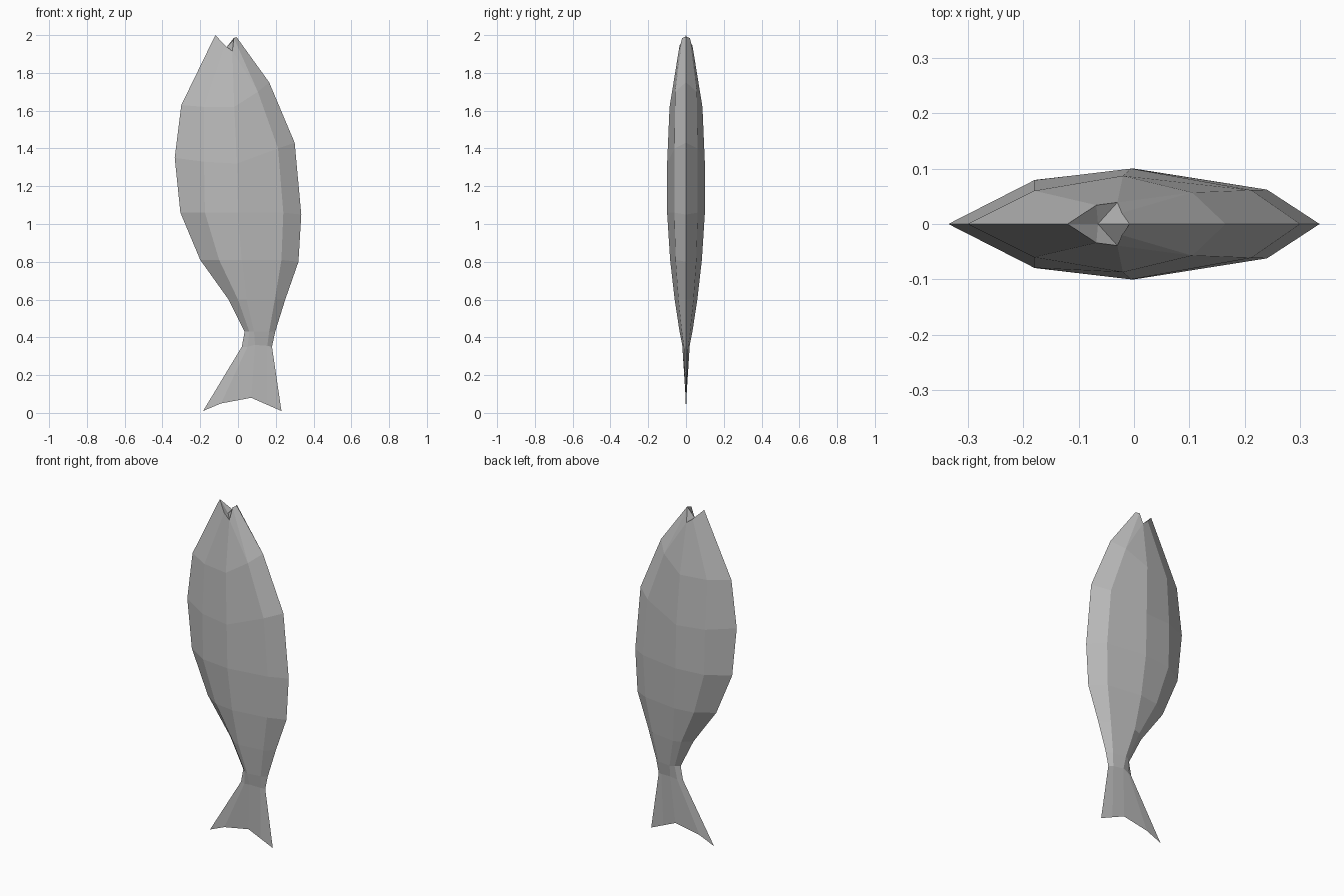
import bpy, bmesh

cube = bpy.data.objects.get("Cube")
if cube:
    bpy.data.objects.remove(cube)

# Single plain grey skin
grey = bpy.data.materials.new("fish_grey")
grey.use_nodes = True
colour = (0.5, 0.5, 0.5, 1)
grey.diffuse_color = colour
grey.node_tree.nodes["Principled BSDF"].inputs["Base Color"].default_value = colour

# Half cross-sections from tail to head: back edge, upper flank, middle,
# lower flank, belly edge, each as (x, half thickness, z)
RINGS = [
    [(-.185, 0, .01), (-.09, 0, .05), (.07, 0, .08), (.15, 0, .045), (.23, 0, .01)],
    [(.02, 0, .35), (.05, .012, .35), (.09, .02, .36), (.155, .012, .355), (.18, 0, .35)],
    [(.035, 0, .43), (.06, .022, .43), (.085, .034, .43), (.165, .022, .43), (.197, 0, .43)],
    [(-.05, 0, .6), (.0, .045, .6), (.045, .06, .6), (.195, .04, .6), (.25, 0, .6)],
    [(-.2, 0, .81), (-.1, .068, .81), (.02, .084, .81), (.23, .055, .81), (.32, 0, .8)],
    [(-.305, 0, 1.06), (-.175, .08, 1.06), (.0, .1, 1.06), (.24, .062, 1.06), (.335, 0, 1.05)],
    [(-.335, 0, 1.35), (-.18, .079, 1.33), (-.005, .1, 1.32), (.212, .061, 1.4), (.3, 0, 1.43)],
    [(-.3, 0, 1.63), (-.18, .06, 1.62), (-.02, .087, 1.62), (.105, .057, 1.7), (.165, 0, 1.75)],
]
# Head points
SNOUT = (-.12, 0, 2.0)
LIP = (-.068, .034, 1.945)
MOUTH_CORNER = (-.03, .039, 1.915)
MOUTH_INSIDE = (-.065, 0, 1.93)
JAW_SIDE = (-.022, .02, 1.985)
JAW_TIP = (-.008, 0, 1.99)

bm = bmesh.new()
cache = {}


def vert(p, side):
    key = (p[0], p[1] * side, p[2])
    if key not in cache:
        cache[key] = bm.verts.new(key)
    return cache[key]


def face(points, side):
    corners = [vert(p, side) for p in points]
    bm.faces.new(corners if side < 0 else corners[::-1])


for side in (-1, 1):
    # Tail and body panels
    for low, high in zip(RINGS, RINGS[1:]):
        for i in range(4):
            face((low[i], low[i + 1], high[i + 1], high[i]), side)
    back, upper, middle, lower, belly = RINGS[-1]
    # Upper head
    face((back, upper, LIP, SNOUT), side)
    face((upper, middle, MOUTH_CORNER, LIP), side)
    face((middle, lower, MOUTH_CORNER), side)
    # Jaw, gill step and mouth
    face((lower, JAW_SIDE, MOUTH_CORNER), side)
    face((lower, belly, JAW_TIP, JAW_SIDE), side)
    face((SNOUT, LIP, MOUTH_INSIDE), side)
    face((LIP, MOUTH_CORNER, MOUTH_INSIDE), side)
    face((MOUTH_CORNER, JAW_SIDE, JAW_TIP, MOUTH_INSIDE), side)

bmesh.ops.recalc_face_normals(bm, faces=bm.faces)
mesh = bpy.data.meshes.new("fish_body")
bm.to_mesh(mesh)
bm.free()
mesh.materials.append(grey)
fish = bpy.data.objects.new("fish_body", mesh)
bpy.context.scene.collection.objects.link(fish)
